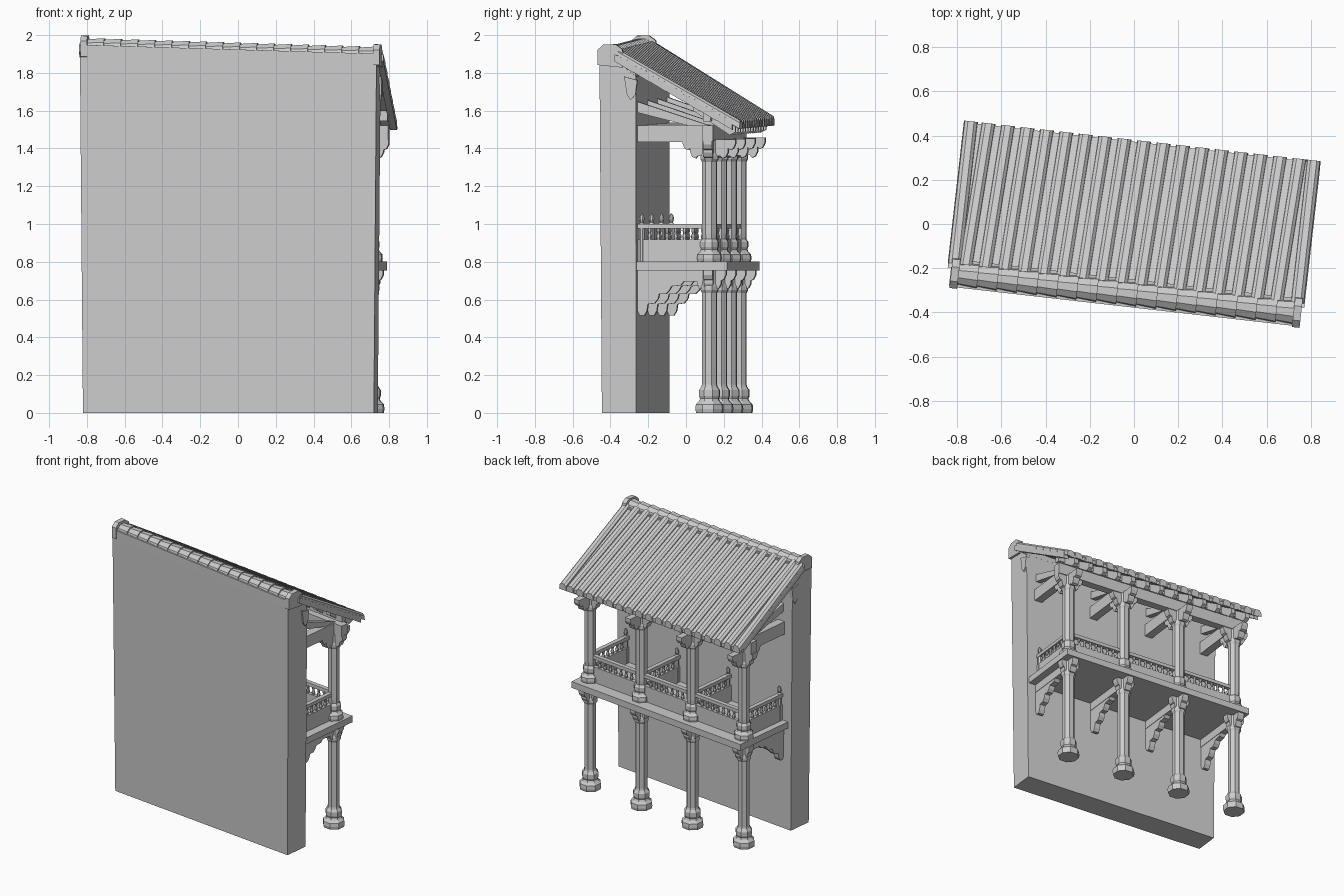
import bpy, bmesh, math
from mathutils import Vector

old = bpy.data.objects.get("Cube")
if old:
    bpy.data.objects.remove(old, do_unlink=True)

TURN = math.radians(-6.5)
COLS = (-0.70, -0.238, 0.222, 0.682)
COL_V = 0.203
WALL_V = -0.178
SLOPE = 0.6

stone = bpy.data.materials.new("plain_grey")
stone.use_nodes = True
GREY = (0.6, 0.6, 0.6, 1)
stone.diffuse_color = GREY
stone.node_tree.nodes["Principled BSDF"].inputs["Base Color"].default_value = GREY


def roof_z(v):
    return 1.557 - SLOPE * (v - 0.378)


def finish(bm, name):
    # the upper storey sags gently towards one end
    for p in bm.verts:
        p.co.z -= 0.03 * p.co.x * min(max((p.co.z - 1.3) / 0.6, 0), 1)
    bmesh.ops.recalc_face_normals(bm, faces=bm.faces)
    mesh = bpy.data.meshes.new(name)
    bm.to_mesh(mesh)
    bm.free()
    mesh.materials.append(stone)
    obj = bpy.data.objects.new(name, mesh)
    obj.rotation_euler.z = TURN
    bpy.context.collection.objects.link(obj)
    return obj


def loft(bm, rings):
    loops = [[bm.verts.new(p) for p in r] for r in rings]
    n = len(loops[0])
    for a, b in zip(loops, loops[1:]):
        for i in range(n):
            bm.faces.new((a[i], a[(i + 1) % n], b[(i + 1) % n], b[i]))
    bm.faces.new(loops[0])
    bm.faces.new(loops[-1])


def box(bm, u0, u1, v0, v1, z0, z1):
    loft(bm, [[(u0, v0, z), (u1, v0, z), (u1, v1, z), (u0, v1, z)] for z in (z0, z1)])


def prism_u(bm, pts, u0, u1):
    # (v, z) outline extruded along the length
    loft(bm, [[(u, v, z) for v, z in pts] for u in (u0, u1)])


def prism_v(bm, pts, v0, v1):
    # (u, z) outline extruded along the depth
    loft(bm, [[(u, v, z) for u, z in pts] for v in (v0, v1)])


def lathe(bm, u, v, profile, sides=8):
    def ring(r, z):
        turn = [math.tau * (i + 0.5) / sides for i in range(sides)]
        return [(u + r * math.cos(a), v + r * math.sin(a), z) for a in turn]
    loft(bm, [ring(r, z) for r, z in profile])


# Thick wall, slightly flared towards the top
bm = bmesh.new()
foot = [(-0.361, 0), (WALL_V, 0), (WALL_V, 1.80), (-0.26, 1.87), (-0.372, 1.87)]
loft(bm, [[(side * (0.775 if z == 0 else 0.79) - 0.01, v, z) for v, z in foot] for side in (-1, 1)])
finish(bm, "wall")

# Ridge base, end caps and overlapping ridge tiles
bm = bmesh.new()
box(bm, -0.79, 0.785, -0.376, -0.25, 1.864, 1.925)
cap = [(-0.382, 1.864), (-0.382, 1.945), (-0.35, 1.973), (-0.285, 1.975),
       (-0.25, 1.95), (-0.24, 1.90), (-0.25, 1.85)]
for u in (-0.797, 0.762):
    prism_u(bm, cap, u, u + 0.035)
finish(bm, "ridge_wall")
bm = bmesh.new()
count = 17
step = 1.54 / count
for i in range(count):
    u = -0.77 + i * step
    rings = []
    for r, du in ((0.052, 0), (0.061, step * 1.06)):
        rings.append([(u + du, -0.315 + r * math.cos(a), 1.905 + r * math.sin(a))
                      for a in (math.tau * k / 10 for k in range(10))])
    loft(bm, rings)
finish(bm, "ridge_tiles")

# Sloping roof sheet
bm = bmesh.new()
v0, v1 = -0.30, 0.37
prism_u(bm, [(v0, roof_z(v0) - 0.022), (v1, roof_z(v1) - 0.022),
             (v1, roof_z(v1) - 0.05), (v0, roof_z(v0) - 0.05)], -0.79, 0.785)
finish(bm, "roof_sheet")

# Rows of raised roof tiles, leaning a little off square
bm = bmesh.new()


def tile_row(u, lean):
    rings = []
    for v, shift in ((-0.27, -lean), (0.378, 0)):
        z = roof_z(v)
        rings.append([(u + shift + du, v, z + dz) for du, dz in
                      ((-0.032, -0.045), (-0.028, -0.012), (-0.014, 0.002),
                       (0.014, 0.002), (0.028, -0.012), (0.032, -0.045))])
    loft(bm, rings)


for i in range(17):
    tile_row(-0.705 + i * 0.0885, 0.03)
for u in (-0.785, 0.775):
    tile_row(u, 0)
finish(bm, "roof_tiles")

# Overlapping verge tiles down both roof edges
bm = bmesh.new()
for side in (-0.797, 0.79):
    for i in range(7):
        a = -0.29 + i * 0.088
        b = a + 0.1
        prism_u(bm, [(a, roof_z(a) - 0.035), (b, roof_z(b) - 0.022),
                     (b, roof_z(b) - 0.075), (a, roof_z(a) - 0.072)], side - 0.018, side + 0.018)
finish(bm, "verge_tiles")

# Rafters below the roof and a curved purlin end at each gable
bm = bmesh.new()
for i in range(13):
    u = -0.72 + i * 0.119
    a, b = 0.12, 0.345
    prism_u(bm, [(a, roof_z(a) - 0.05), (b, roof_z(b) - 0.05), (b, roof_z(b) - 0.085),
                 (b - 0.03, roof_z(b) - 0.10), (a, roof_z(a) - 0.10)], u - 0.016, u + 0.016)
for v in (-0.20, 0.20):
    z = roof_z(v) - 0.05
    box(bm, -0.775, 0.775, v - 0.02, v + 0.02, z - 0.06, z)
for u in (-0.79, 0.775):
    prism_u(bm, [(-0.24, 1.80), (-0.17, 1.78), (-0.18, 1.70), (-0.205, 1.67), (-0.225, 1.70)],
            u - 0.015, u + 0.015)
finish(bm, "rafters")

# Top beam along the columns and ties back to the wall
bm = bmesh.new()
box(bm, -0.79, 0.78, COL_V - 0.03, COL_V + 0.03, 1.445, 1.53)
for u in COLS:
    box(bm, u - 0.03, u + 0.03, WALL_V, COL_V, 1.44, 1.53)
    prism_u(bm, [(WALL_V, 1.60), (COL_V, 1.50), (COL_V, 1.53), (WALL_V, 1.66)], u - 0.02, u + 0.02)
finish(bm, "top_beams")

# Balcony floor and the joists under it
bm = bmesh.new()
box(bm, -0.76, 0.76, WALL_V, 0.306, 0.755, 0.802)
finish(bm, "balcony_floor")
bm = bmesh.new()
for u in COLS:
    box(bm, u - 0.025, u + 0.025, WALL_V, COL_V, 0.695, 0.756)
finish(bm, "floor_joists")

# Scalloped brackets on the wall
bm = bmesh.new()
scallop = [(0, 0.70), (0, 0.54), (0.012, 0.515), (0.035, 0.515), (0.05, 0.54), (0.055, 0.575),
           (0.09, 0.58), (0.11, 0.605), (0.115, 0.63), (0.15, 0.63), (0.17, 0.65),
           (0.18, 0.67), (0.23, 0.675), (0.25, 0.70)]
for u in COLS:
    prism_u(bm, [(WALL_V + d, z) for d, z in scallop], u - 0.022, u + 0.022)
finish(bm, "wall_brackets")

# Two storeys of eight-sided columns with moulded bases
base = [(0.074, 0), (0.078, 0.02), (0.075, 0.045), (0.058, 0.062), (0.052, 0.075),
        (0.058, 0.09), (0.058, 0.12), (0.045, 0.138)]
for name, low, high in (("lower_column", 0, 0.755), ("upper_column", 0.80, 1.45)):
    squash = 1 if low == 0 else 0.88
    for u in COLS:
        bm = bmesh.new()
        prof = [(r * squash, low + z * squash) for r, z in base]
        prof += [(0.042, low + 0.15), (0.042, high - 0.12), (0.05, high - 0.105),
                 (0.05, high - 0.085), (0.044, high - 0.07), (0.044, high)]
        lathe(bm, u, COL_V, prof)
        finish(bm, name)

# Stepped crossing arms that crown each column
bm = bmesh.new()
for top, reach_u, reach_v in ((0.756, 0.07, 0.09), (1.452, 0.10, 0.14)):
    for u in COLS:
        for half, z in ((1.0, top), (0.72, top - 0.045)):
            def arm(mid, r):
                tip = [(r, z), (r, z - 0.025), (r - 0.012, z - 0.05), (r - 0.03, z - 0.058),
                       (r - 0.04, z - 0.045)]
                return [(mid + a, b) for a, b in tip] + [(mid - a, b) for a, b in reversed(tip)]
            prism_v(bm, arm(u, reach_u * half), COL_V - 0.024, COL_V + 0.024)
            prism_u(bm, arm(COL_V, reach_v * half), u - 0.024, u + 0.024)
finish(bm, "column_arms")

# Railings: plinth board, turned balusters, handrail and finial posts
BALUSTER = [(0.009, 0.918), (0.013, 0.935), (0.007, 0.95), (0.011, 0.965), (0.008, 0.98)]
POST = [(0.016, 0.80), (0.016, 1.0), (0.009, 1.008), (0.015, 1.025), (0.013, 1.04), (0.004, 1.055)]
bm = bmesh.new()


def railing(start, end):
    p, q = Vector(start), Vector(end)
    for half, z0, z1 in ((0.014, 0.80, 0.918), (0.016, 0.975, 1.0)):
        box(bm, min(p.x, q.x) - half, max(p.x, q.x) + half,
            min(p.y, q.y) - half, max(p.y, q.y) + half, z0, z1)
    n = round((q - p).length / 0.045)
    for i in range(1, n):
        c = p.lerp(q, i / n)
        lathe(bm, c.x, c.y, BALUSTER, 6)


for u in COLS:
    railing((u, WALL_V + 0.016), (u, COL_V - 0.04))
    lathe(bm, u, WALL_V + 0.02, POST)
for a, b in zip(COLS, COLS[1:]):
    railing((a + 0.04, COL_V), (b - 0.04, COL_V))
finish(bm, "railings")
